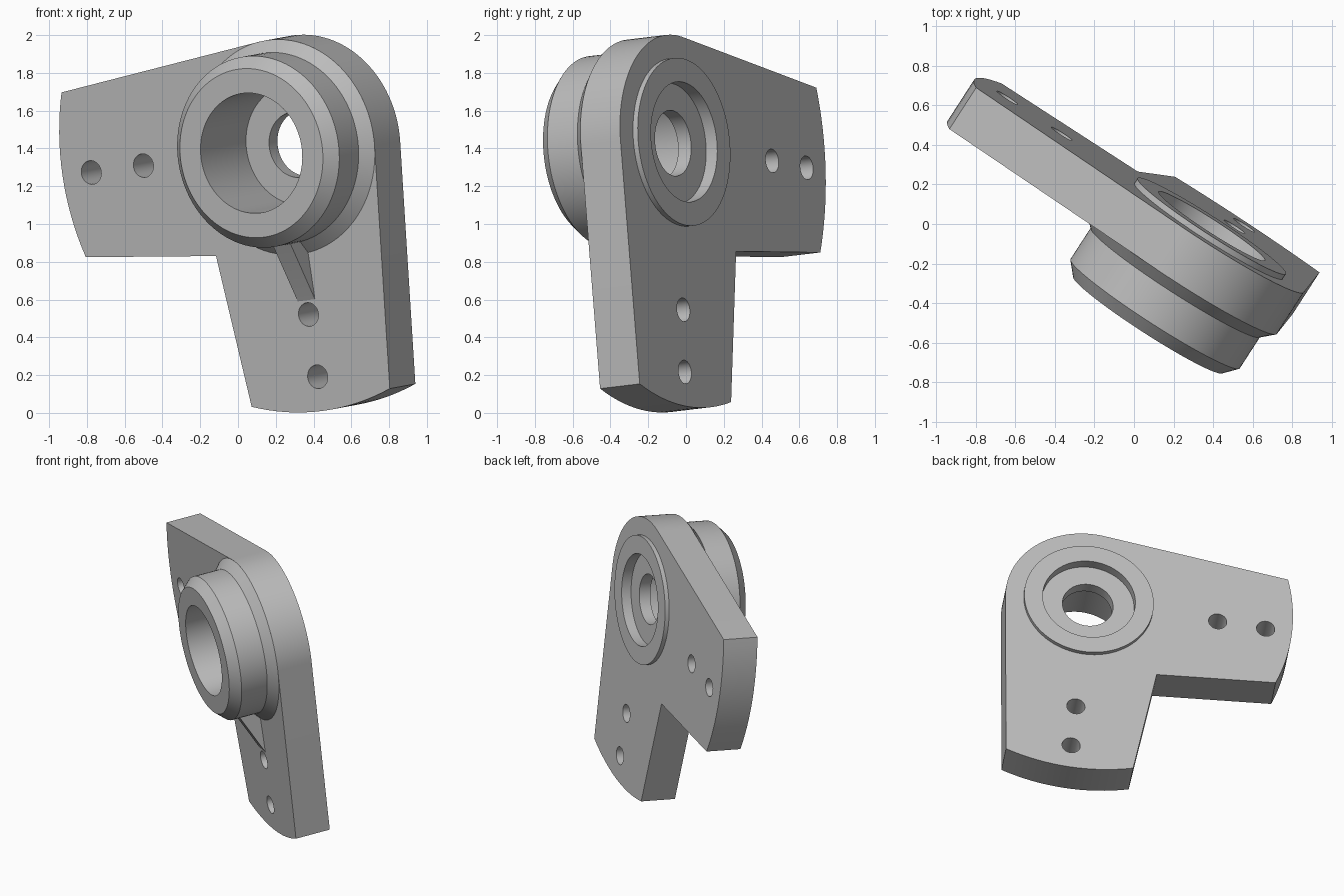
import bpy, bmesh, math
from mathutils import Matrix, Vector

if "Cube" in bpy.data.objects:
    bpy.data.objects.remove(bpy.data.objects["Cube"], do_unlink=True)

grey = bpy.data.materials.new("machined_grey")
grey.use_nodes = True
colour = (0.5, 0.5, 0.5, 1)
grey.diffuse_color = colour
grey.node_tree.nodes["Principled BSDF"].inputs["Base Color"].default_value = colour

# Part frame: origin on the bore axis at the plate's front face, local z forward
forward = Vector((-0.54, -0.836, -0.1)).normalized()
side = Vector((0, 0, 1)).cross(forward).normalized()
up = forward.cross(side)
frame = (Matrix.Translation((0.242, -0.245, 1.407))
         @ Matrix((side, up, forward)).transposed().to_4x4()
         @ Matrix.Rotation(math.radians(6.3), 4, "Z"))

LOBE, REACH, THICK = 0.573, 1.412, 0.251
HUB, RING, BORE, THROUGH = 0.51, 0.447, 0.32, 0.175


def finish(obj):
    obj.matrix_world = frame
    obj.data.materials.clear()
    obj.data.materials.append(grey)
    bpy.ops.object.select_all(action="DESELECT")
    obj.select_set(True)
    bpy.context.view_layer.objects.active = obj
    bpy.ops.object.shade_smooth_by_angle(angle=math.radians(25))


def mesh_object(name, bm):
    bmesh.ops.recalc_face_normals(bm, faces=bm.faces)
    mesh = bpy.data.meshes.new(name)
    bm.to_mesh(mesh)
    bm.free()
    obj = bpy.data.objects.new(name, mesh)
    bpy.context.collection.objects.link(obj)
    finish(obj)


def arc(radius, start, end, steps, centre=(0, 0)):
    angles = [math.radians(start + (end - start) * i / steps) for i in range(steps + 1)]
    return [(centre[0] + radius * math.cos(a), centre[1] + radius * math.sin(a)) for a in angles]


# Two-armed plate with a round lobe, bolt holes and a seat for the hub
half = 18.2
tangent = math.degrees(math.acos(LOBE / REACH))
outline = arc(LOBE, half - 90 + tangent, 180 - half - tangent, 32)
outline += arc(REACH, 180 - half, 180 + half, 16)
outline += [(-0.525, -0.525)]
outline += arc(REACH, 270 - half, 270 + half, 16)
loops = [outline, arc(RING - 0.01, 0, 360, 64)[:-1]]
for distance in (0.896, 1.229):
    for centre in ((-distance, 0), (0, -distance)):
        loops.append(arc(0.063, 0, 360, 32, centre)[:-1])

curve = bpy.data.curves.new("plate_outline", "CURVE")
curve.dimensions = "2D"
curve.fill_mode = "BOTH"
curve.extrude = THICK / 2
for loop in loops:
    spline = curve.splines.new("POLY")
    spline.points.add(len(loop) - 1)
    spline.use_cyclic_u = True
    for point, (x, y) in zip(spline.points, loop):
        point.co = (x, y, 0, 1)
plate = bpy.data.objects.new("plate", curve)
bpy.context.collection.objects.link(plate)
bpy.context.view_layer.objects.active = plate
plate.select_set(True)
bpy.ops.object.convert(target="MESH")
plate = bpy.context.object
plate.name = "plate"
plate.data.transform(Matrix.Translation((0, 0, -THICK / 2)))
bm = bmesh.new()
bm.from_mesh(plate.data)
bmesh.ops.remove_doubles(bm, verts=bm.verts, dist=0.0005)
bmesh.ops.recalc_face_normals(bm, faces=bm.faces)
bm.to_mesh(plate.data)
bm.free()
finish(plate)

# Bearing hub: chamfered barrel, raised back ring, stepped bore
profile = [(THROUGH, -0.211), (BORE, -0.211), (BORE, -0.281), (RING, -0.281),
           (RING, -0.05), (LOBE, 0), (HUB, 0.06), (HUB, 0.25), (0.45, 0.317),
           (BORE, 0.317), (BORE, -0.129), (THROUGH, -0.129)]
bm = bmesh.new()
verts = [bm.verts.new((r, 0, z)) for r, z in profile]
edges = [bm.edges.new((a, b)) for a, b in zip(verts, verts[1:] + verts[:1])]
bmesh.ops.spin(bm, geom=verts + edges, cent=(0, 0, 0), axis=(0, 0, 1),
               angle=math.tau, steps=96, use_merge=True)
bmesh.ops.remove_doubles(bm, verts=bm.verts, dist=0.0001)
mesh_object("hub", bm)

# Triangular rib bracing the hub against the lower arm
bm = bmesh.new()
section = [(-0.48, -0.02), (-0.48, 0.175), (-0.51, 0.155), (-0.82, 0), (-0.82, -0.02)]
face = bm.faces.new([bm.verts.new((-0.055, y, z)) for y, z in section])
sweep = bmesh.ops.extrude_face_region(bm, geom=[face])
bmesh.ops.translate(bm, vec=(0.11, 0, 0),
                    verts=[v for v in sweep["geom"] if isinstance(v, bmesh.types.BMVert)])
mesh_object("rib", bm)
